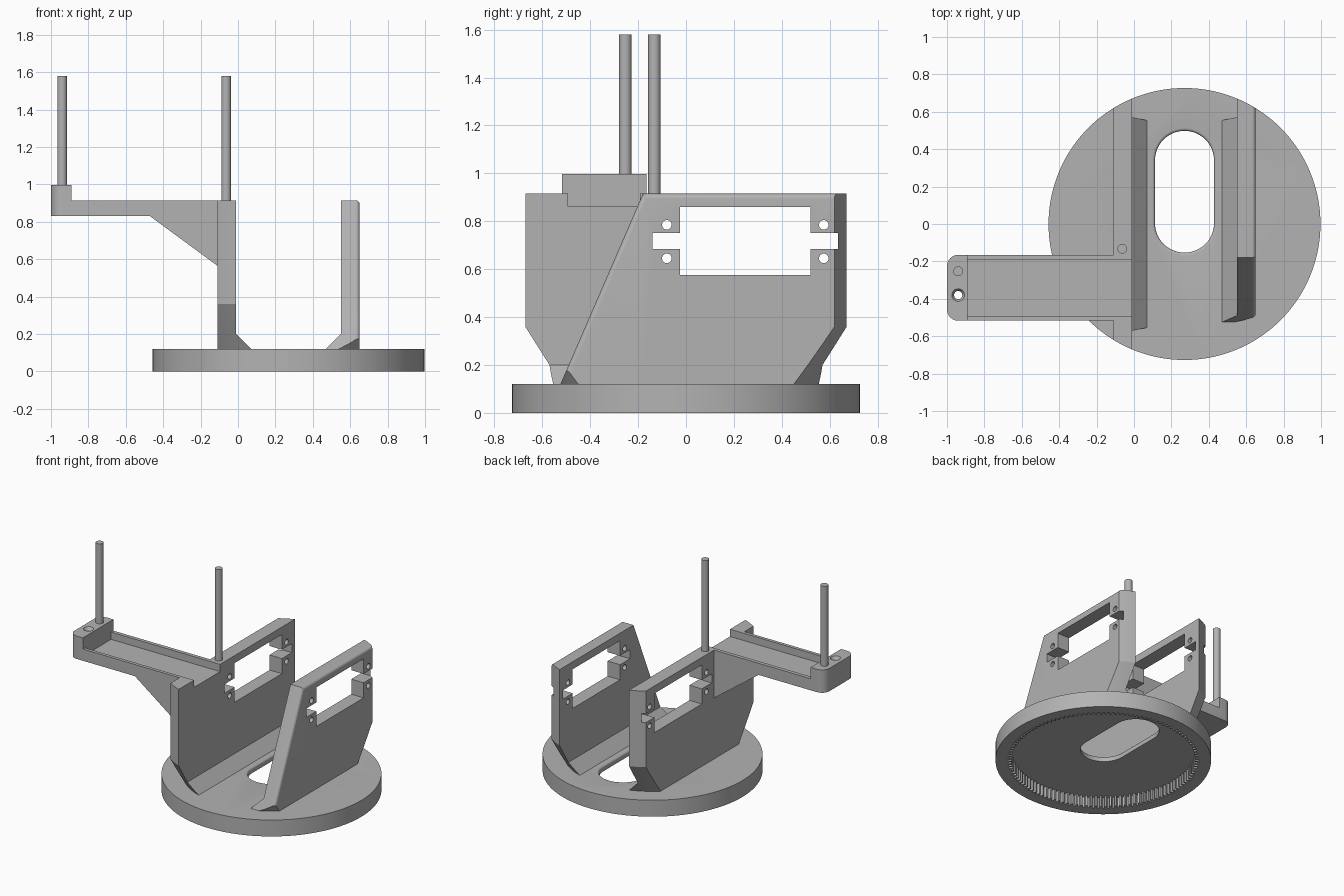
import bpy, bmesh
from math import sin, cos, pi, radians

if "Cube" in bpy.data.objects:
    bpy.data.objects.remove(bpy.data.objects["Cube"], do_unlink=True)

grey = bpy.data.materials.new("plain grey")
grey.use_nodes = True
COLOUR = (0.45, 0.45, 0.45, 1)
grey.diffuse_color = COLOUR
grey.node_tree.nodes["Principled BSDF"].inputs["Base Color"].default_value = COLOUR

CX, RADIUS, DECK, TOP = 0.27, 0.727, 0.12, 0.915


def loft(name, loops, round_edges=None, width=0.02):
    """Solid skinned through matching loops of points, with capped ends."""
    bm = bmesh.new()
    rings = [[bm.verts.new(p) for p in loop] for loop in loops]
    n = len(rings[0])
    for a, b in zip(rings, rings[1:]):
        for i in range(n):
            j = (i + 1) % n
            bm.faces.new((a[i], a[j], b[j], b[i]))
    bm.faces.new(rings[0])
    bm.faces.new(rings[-1])
    bmesh.ops.recalc_face_normals(bm, faces=bm.faces[:])
    if round_edges:
        chosen = [e for e in bm.edges if round_edges(e)]
        bmesh.ops.bevel(bm, geom=chosen, offset=width, segments=6,
                        profile=0.5, affect="EDGES")
    mesh = bpy.data.meshes.new(name)
    bm.to_mesh(mesh)
    bm.free()
    mesh.materials.append(grey)
    ob = bpy.data.objects.new(name, mesh)
    bpy.context.collection.objects.link(ob)
    return ob


def prism(name, axis, points, lo, hi, **kw):
    """Extrude a flat outline along one axis."""
    def place(p, d):
        return {"x": (d, *p), "y": (p[0], d, p[1]), "z": (*p, d)}[axis]
    return loft(name, [[place(p, d) for p in points] for d in (lo, hi)], **kw)


def rect(a0, a1, b0, b1):
    return [(a0, b0), (a1, b0), (a1, b1), (a0, b1)]


def circle(cx, cy, r, n=32):
    return [(cx + r * cos(2 * pi * i / n), cy + r * sin(2 * pi * i / n)) for i in range(n)]


def lathe(name, cx, cy, profile, n=32):
    """Stack of circles given as (radius, height) pairs."""
    return loft(name, [[(x, y, z) for x, y in circle(cx, cy, r, n)] for r, z in profile])


def stadium(r, z):
    """Long rounded slot outline."""
    pts = []
    for i in range(50):
        a = pi * (i if i < 25 else i - 1) / 24
        pts.append((CX + r * cos(a), (0.34 if i < 25 else 0.005) + r * sin(a), z))
    return pts


def combine(ob, operation, *tools):
    for tool in tools:
        tool.hide_render = True
        mod = ob.modifiers.new("cut", "BOOLEAN")
        mod.operation, mod.solver, mod.object = operation, "EXACT", tool
        bpy.context.view_layer.objects.active = ob
        bpy.ops.object.modifier_apply(modifier=mod.name)
        bpy.data.objects.remove(tool, do_unlink=True)


# Turntable base with an internal gear ring underneath and a rounded slot
base = lathe("turntable_base", CX, 0, [(RADIUS, 0), (RADIUS, DECK)], 128)
TEETH = 120
gear = []
for i in range(TEETH):
    for part, r in ((0, 0.62), (0.35, 0.62), (0.5, 0.645), (0.85, 0.645)):
        a = 2 * pi * (i + part) / TEETH
        gear.append((CX + r * cos(a), r * sin(a)))
slot_loops = [stadium(0.158, -0.1)]
for k in range(6):
    a = pi / 2 * k / 5
    slot_loops.append(stadium(0.158 + 0.015 * (1 - cos(a)), DECK - 0.015 + 0.015 * sin(a)))
slot_loops.append(stadium(0.173, 0.2))
combine(base, "DIFFERENCE", prism("gear_cutter", "z", gear, -0.1, 0.08),
        loft("slot_cutter", slot_loops))


# Upright walls, trimmed to the round outline and the cone beneath it
def wall(name, outline, outer, inner, toe, rounded=None):
    ob = prism(name, "x", outline, min(outer, toe), max(outer, toe), round_edges=rounded)
    section = [(outer, 0.1), (outer, 1.1), (inner, 1.1), (inner, 0.2), (toe, DECK), (toe, 0.1)]
    if rounded:
        section[0], section[1] = (outer + 0.1, 0.1), (outer + 0.1, 1.1)
    combine(ob, "INTERSECT",
            prism("section_cutter", "y", section, -1, 1),
            lathe("envelope", CX, 0, [(0.5775, 0.1), (RADIUS, 0.36), (RADIUS, 1.2)], 128))
    # Mounting window, cable slots and screw holes
    lo, hi = min(outer, inner) - 0.05, max(outer, inner) + 0.05
    combine(ob, "DIFFERENCE",
            prism("window", "x", rect(-0.025, 0.52, 0.575, 0.86), lo, hi),
            prism("side_slots", "x", rect(-0.14, 0.635, 0.685, 0.75), lo, hi),
            *[prism("screw_hole", "x", circle(y, z, 0.02, 24), lo, hi)
              for y in (-0.08, 0.575) for z in (0.645, 0.785)])
    return ob


def outer_rim(edge):
    a, b = (v.co for v in edge.verts)
    return min(a.x, b.x) > 0.64 and max(a.z, b.z) > 0.9 and min(a.y, b.y) < 0


wall("left_wall", [(-0.533, 0.1), (-0.18, TOP), (0.8, TOP), (0.8, 0.1)],
     0.65, 0.55, 0.47, rounded=outer_rim)
arm_wall = wall("right_wall_with_arm", rect(-0.8, 0.8, 0.1, TOP), -0.11, -0.01, 0.07)


# Side arm with gusset, raised end block and open channel
def end_corner(edge):
    a, b = (v.co for v in edge.verts)
    return max(a.x, b.x) < -0.99 and abs(a.z - b.z) > 0.1


Y0, Y1 = -0.517, -0.165
arm = prism("arm", "y", [(-1, 0.83), (-0.47, 0.83), (-0.11, 0.565), (-0.06, 0.565),
                         (-0.06, TOP), (-0.89, TOP), (-0.89, 0.997), (-1, 0.997)],
            Y0, Y1, round_edges=end_corner, width=0.06)
combine(arm_wall, "UNION", arm)
combine(arm_wall, "DIFFERENCE",
        prism("channel", "z", rect(-0.89, 0.1, -0.493, -0.192), 0.862, 1.2),
        lathe("countersunk_hole", -0.94, -0.38,
              [(0.022, 0.7), (0.022, 0.977), (0.034, 0.997), (0.034, 1.1)]))

# Guide pins
lathe("arm_pin", -0.94, -0.253, [(0.026, 0.98), (0.026, 1.58)])
lathe("wall_pin", -0.063, -0.132, [(0.026, 0.9), (0.026, 1.58)])

# Smooth the curved surfaces, keep edges crisp
bpy.ops.object.select_all(action="DESELECT")
for ob in bpy.context.collection.objects:
    if ob.type == "MESH" and ob.data.materials and ob.data.materials[0] == grey:
        ob.select_set(True)
        bpy.context.view_layer.objects.active = ob
bpy.ops.object.shade_smooth_by_angle(angle=radians(25))
